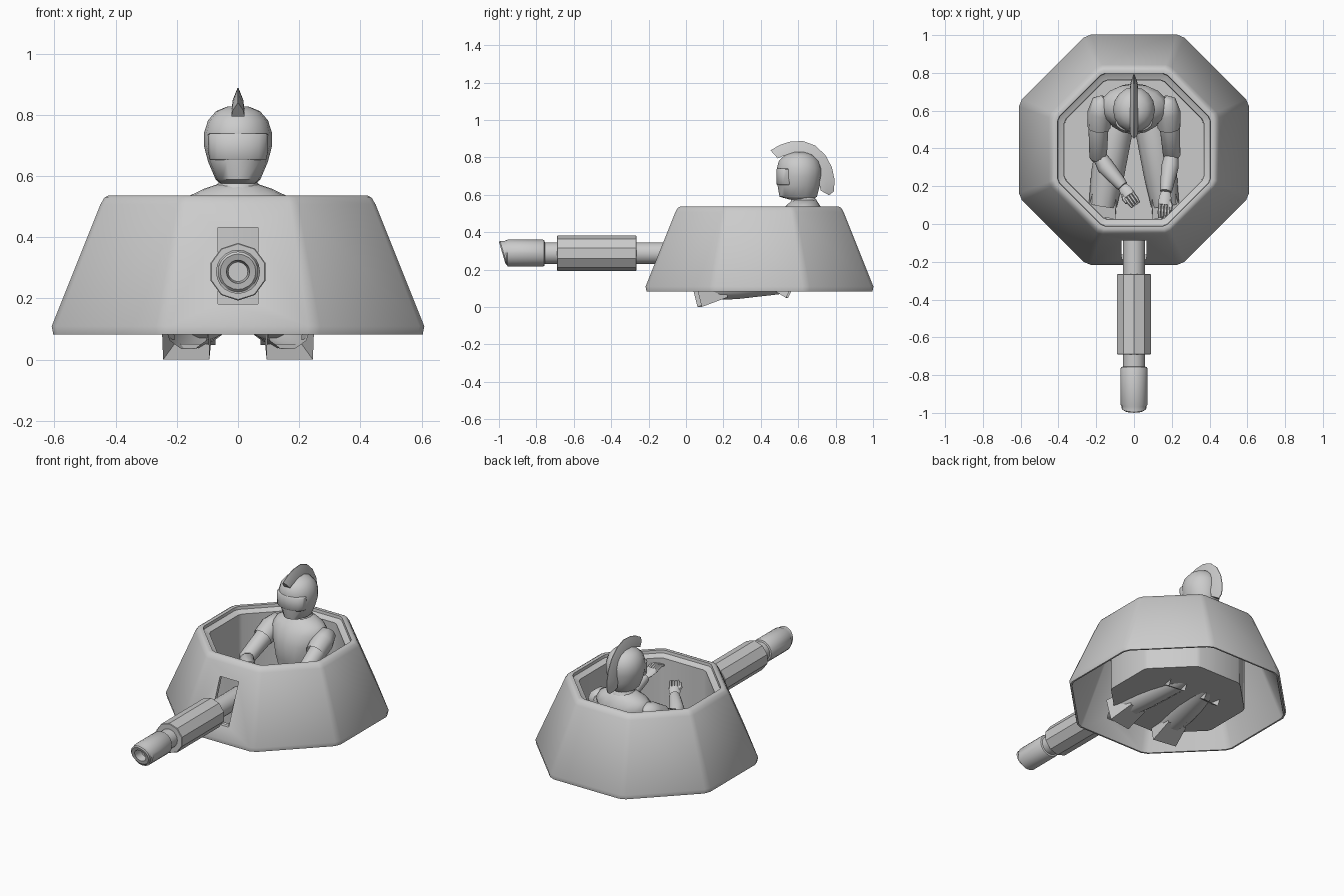
import bpy, bmesh, math
from mathutils import Vector as V

if "Cube" in bpy.data.objects:
    bpy.data.objects.remove(bpy.data.objects["Cube"])


def loft(name, rings, caps=(True, True), smooth=50):
    """Skin a list of equal-length point rings."""
    bm = bmesh.new()
    vs = [[bm.verts.new(p) for p in r] for r in rings]
    n = len(vs[0])
    for a, b in zip(vs, vs[1:]):
        for i in range(n):
            j = (i + 1) % n
            bm.faces.new((a[i], a[j], b[j], b[i]))
    if caps[0]:
        bm.faces.new(vs[0][::-1])
    if caps[1]:
        bm.faces.new(vs[-1])
    bmesh.ops.recalc_face_normals(bm, faces=bm.faces)
    me = bpy.data.meshes.new(name)
    bm.to_mesh(me)
    bm.free()
    ob = bpy.data.objects.new(name, me)
    bpy.context.collection.objects.link(ob)
    bpy.ops.object.select_all(action='DESELECT')
    ob.select_set(True)
    bpy.context.view_layer.objects.active = ob
    if smooth:
        bpy.ops.object.shade_smooth_by_angle(angle=math.radians(smooth))
    return ob


def ring(c, ru, rv, n=16, u=(1, 0, 0), v=(0, 1, 0), phase=0):
    c, u, v = V(c), V(u), V(v)
    return [c + u * ru * math.cos(2 * math.pi * i / n + phase)
            + v * rv * math.sin(2 * math.pi * i / n + phase) for i in range(n)]


def limb(name, pts, radii, n=10, flat=1.0, phase=0, caps=(True, True), smooth=50):
    """Tube along a path; flat squashes the section vertically."""
    pts, rings = [V(p) for p in pts], []
    for i, p in enumerate(pts):
        t = (pts[min(i + 1, len(pts) - 1)] - pts[max(i - 1, 0)]).normalized()
        u = t.cross(V((0, 0, 1))).normalized()
        rings.append(ring(p, radii[i], radii[i] * flat, n, u, u.cross(t), phase))
    return loft(name, rings, caps, smooth)


CY = 0.393  # turret centre


def oct_ring(half, z, cut=0.045):
    """Octagon with slightly clipped corners."""
    corner = [half / math.cos(math.pi / 8) * V((math.cos(a), math.sin(a)))
              for a in (math.pi / 8 + k * math.pi / 4 for k in range(8))]
    out = []
    for k, p in enumerate(corner):
        for q in (corner[k - 1], corner[(k + 1) % 8]):
            w = p.lerp(q, cut)
            out.append(V((w.x, w.y + CY, z)))
    return out


# Turret shell with inner tub and floor
profile = [(0.367, 0.095), (0.37, 0.505), (0.39, 0.512), (0.403, 0.52), (0.405, 0.538),
           (0.422, 0.54), (0.437, 0.532), (0.45, 0.51), (0.609, 0.112), (0.604, 0.085),
           (0.594, 0.085), (0.438, 0.49), (0.376, 0.487), (0.374, 0.088)]
shell = loft("turret_shell", [oct_ring(h, z) for h, z in profile], smooth=44)

# Gun slot cut through the front wall
bpy.ops.mesh.primitive_cube_add(size=1, location=(0, -0.15, 0.31))
cutter = bpy.context.object
cutter.name = "slot_cutter"
cutter.scale = (0.13, 0.30, 0.25)
cutter.hide_render = True
mod = shell.modifiers.new("slot", 'BOOLEAN')
mod.object, mod.operation, mod.solver = cutter, 'DIFFERENCE', 'EXACT'
bpy.context.view_layer.objects.active = shell
bpy.ops.object.modifier_apply(modifier="slot")
bpy.data.objects.remove(cutter)

# Gun: barrel with slanted, bored muzzle, and faceted sleeve
GZ = 0.29
barrel = [(0.015, 0.058, 0), (-0.755, 0.058, 0), (-0.758, 0.068, 0), (-0.765, 0.072, 0),
          (-0.955, 0.072, 0), (-0.962, 0.066, 0.1), (-0.975, 0.066, 0.3),
          (-0.982, 0.058, 0.3), (-0.98, 0.038, 0.3), (-0.92, 0.032, 0)]
rings = []
for y, r, slant in barrel:
    pts = ring((0, y, GZ), r, r, 20, (1, 0, 0), (0, 0, 1))
    rings.append([p - V((0, slant * (p.z - GZ), 0)) for p in pts])
loft("gun_barrel", rings, smooth=35)
loft("gun_sleeve", [ring((0, y, GZ), r, r, 10, (1, 0, 0), (0, 0, 1), math.pi / 10)
                    for y, r in ((-0.265, 0.091), (-0.268, 0.094), (-0.687, 0.094), (-0.69, 0.091))],
     smooth=0)

# Gunner torso and neck
torso = [(0.10, 0.60, 0.12, 0.09), (0.22, 0.60, 0.115, 0.085), (0.33, 0.60, 0.135, 0.12),
         (0.43, 0.61, 0.16, 0.135), (0.50, 0.62, 0.18, 0.12), (0.54, 0.625, 0.155, 0.095),
         (0.562, 0.63, 0.11, 0.075), (0.577, 0.63, 0.065, 0.06)]
loft("gunner_torso", [ring((0, y, z), rx, ry, 16) for z, y, rx, ry in torso])
loft("gunner_neck", [ring((0, 0.63, z), r, r, 14) for z, r in
                     ((0.55, 0.075), (0.575, 0.07), (0.582, 0.062), (0.63, 0.06))])

# Helmet, face band and crest
head = [(0.578, 0.058, 0.55, 0.68), (0.592, 0.073, 0.50, 0.70), (0.65, 0.098, 0.49, 0.715),
        (0.70, 0.111, 0.487, 0.725), (0.745, 0.111, 0.486, 0.725), (0.785, 0.098, 0.497, 0.71),
        (0.815, 0.072, 0.53, 0.68), (0.83, 0.035, 0.57, 0.64)]
loft("helmet", [ring((0, (a + b) / 2, z), rx, (b - a) / 2, 16) for z, rx, a, b in head])
loft("visor", [ring((0, 0.54, z), rx, ry, 16) for z, rx, ry in
               ((0.655, 0.09, 0.052), (0.66, 0.095, 0.056), (0.738, 0.099, 0.056),
                (0.742, 0.094, 0.052))])
outer = [(0.452, 0.84), (0.50, 0.868), (0.555, 0.886), (0.625, 0.89), (0.69, 0.866),
         (0.745, 0.815), (0.78, 0.75), (0.795, 0.68), (0.79, 0.62), (0.765, 0.60)]
inner = [(0.49, 0.797), (0.525, 0.812), (0.565, 0.815), (0.61, 0.815), (0.65, 0.795),
         (0.68, 0.765), (0.70, 0.73), (0.71, 0.69), (0.715, 0.65), (0.72, 0.625)]
crest = []
for (oy, oz), (iy, iz) in zip(outer, inner):
    my, mz = (oy + iy) / 2, (oz + iz) / 2
    crest.append([V(p) for p in ((-0.022, iy, iz), (-0.017, my, mz), (-0.002, oy, oz),
                                 (0.002, oy, oz), (0.017, my, mz), (0.022, iy, iz))])
loft("helmet_crest", crest, smooth=35)

# Arms: (elbow, wrist, fingertip) for each side
poses = {-1: ((-0.19, 0.35, 0.345), (-0.06, 0.20, 0.39), (0.01, 0.10, 0.435)),
         1: ((0.20, 0.36, 0.345), (0.168, 0.17, 0.435), (0.155, 0.03, 0.475))}
for s, (elbow, wrist, tip) in poses.items():
    side = "left" if s < 0 else "right"
    e, w, t = V(elbow), V(wrist), V(tip)
    limb(side + "_upper_arm", [(s * 0.17, 0.62, 0.46), (s * 0.188, 0.53, 0.42), e, e + V((0, -0.02, 0))],
         [0.05, 0.054, 0.046, 0.03])
    limb(side + "_forearm", [e + V((0, 0.02, 0)), e.lerp(w, 0.3), e.lerp(w, 0.9), w],
         [0.035, 0.046, 0.034, 0.03])
    limb(side + "_shoulder_pad", [(s * 0.15, 0.66, 0.485), (s * 0.165, 0.645, 0.48),
                                  (s * 0.18, 0.59, 0.46), (s * 0.185, 0.51, 0.42)],
         [0.03, 0.058, 0.066, 0.06], 10, caps=(True, False))
    # Hand: palm, four fingers and thumb
    d = (t - w).normalized()
    across = d.cross(V((0, 0, 1))).normalized()
    palm = w.lerp(t, 0.5)
    limb(side + "_palm", [w, w.lerp(t, 0.2), palm], [0.024, 0.033, 0.034], 8, 0.45)
    for k in range(4):
        off = across * (k - 1.5) * 0.016
        limb(f"{side}_finger_{k + 1}", [palm + off - d * 0.01, w.lerp(t, 0.78) + off + V((0, 0, 0.006)),
                                        t + off * 0.9 - V((0, 0, 0.008))],
             [0.009, 0.009, 0.006], 6)
    th = across * s * -0.035
    limb(side + "_thumb", [w.lerp(t, 0.2) + th * 0.5, palm + th, w.lerp(t, 0.7) + th + V((0, 0, 0.01))],
         [0.010, 0.010, 0.007], 6)

# Legs cut off at the knee, with open angular guards poking through the floor
for s, side in ((-1, "left"), (1, "right")):
    limb(side + "_thigh", [(s * 0.07, 0.60, 0.17), (s * 0.10, 0.48, 0.155), (s * 0.14, 0.26, 0.128),
                           (s * 0.165, 0.10, 0.108)],
         [0.07, 0.09, 0.088, 0.074], 10, caps=(True, False))
    limb(side + "_knee_guard", [(s * 0.15, 0.20, 0.11), (s * 0.172, 0.055, 0.073)],
         [0.085, 0.108], 4, 0.95, math.pi / 4, (False, False), 0)
    limb(side + "_hip_guard", [(s * 0.12, 0.46, 0.14), (s * 0.13, 0.56, 0.09)],
         [0.06, 0.078], 4, 0.8, math.pi / 4, (False, False), 0)

# Stand the lowest point on z = 0
bpy.context.view_layer.update()
low = min((o.matrix_world @ v.co).z for o in bpy.data.objects for v in o.data.vertices)
for o in bpy.data.objects:
    o.location.z -= low
